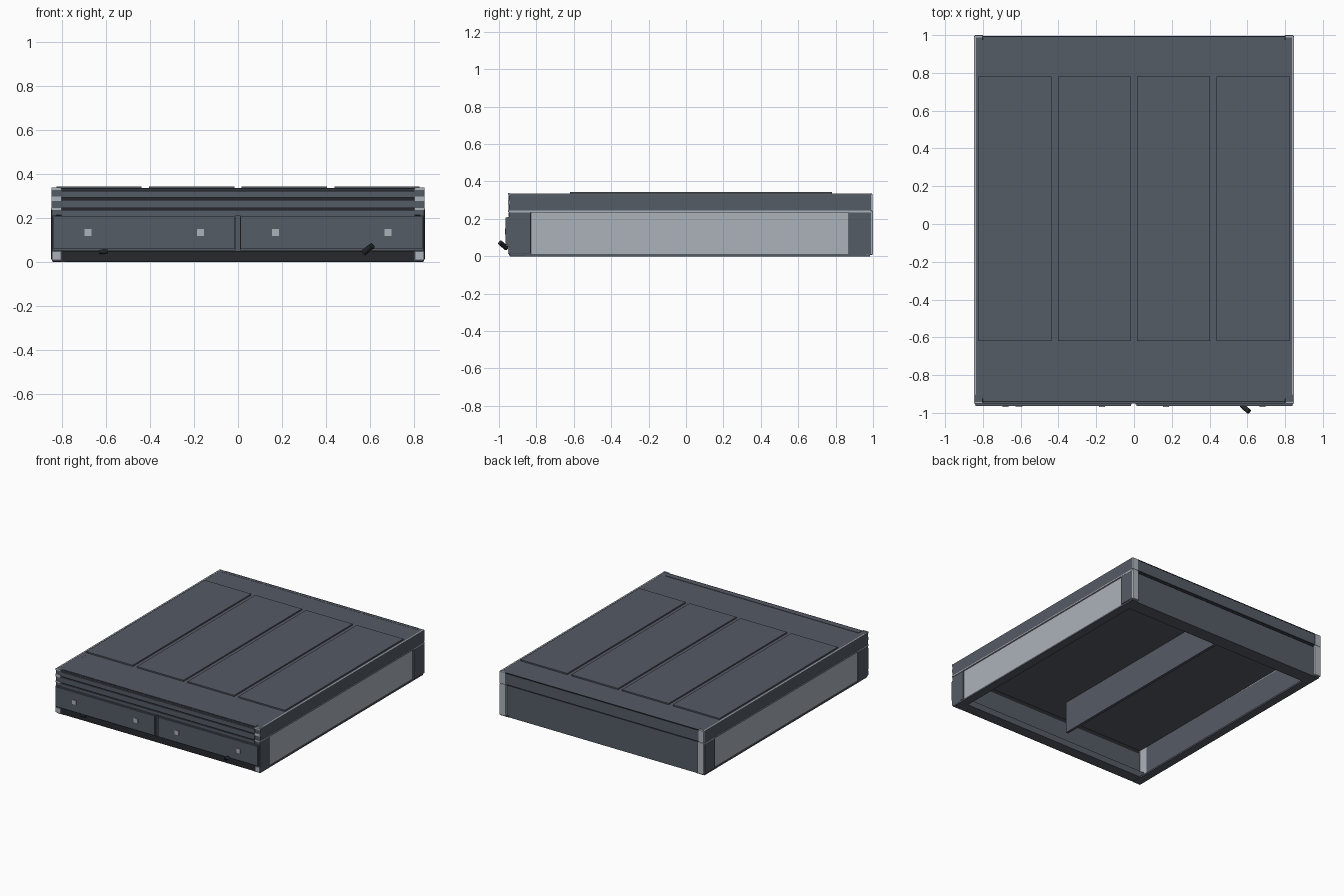
import bpy, math
from mathutils import Matrix


def material(name, rgb):
    m = bpy.data.materials.new(name)
    m.diffuse_color = (*rgb, 1)
    return m


SLATE = material("slate grey", (0.091, 0.106, 0.133))
LIGHT = material("light grey", (0.41, 0.45, 0.49))
DARK = material("near black", (0.019, 0.022, 0.026))


def box(name, x, y, z, mat, bevel=0):
    """Box from (min, max) ranges on each axis."""
    bpy.ops.mesh.primitive_cube_add(size=1)
    ob = bpy.context.object
    ob.name = name
    size = [r[1] - r[0] for r in (x, y, z)]
    mid = [(r[0] + r[1]) / 2 for r in (x, y, z)]
    ob.data.transform(Matrix.Translation(mid) @ Matrix.Diagonal((*size, 1)))
    ob.data.materials.append(mat)
    if bevel:
        mod = ob.modifiers.new("Bevel", "BEVEL")
        mod.width, mod.segments = bevel, 2
    return ob


def pair(name, x, y, z, mat, bevel=0):
    """The same box on the right and the left."""
    box(name + "_right", x, y, z, mat, bevel)
    box(name + "_left", (-x[1], -x[0]), y, z, mat, bevel)


# Deck: slab, side rails with light top trim, light seam below
box("deck_slab", (-0.835, 0.835), (-0.925, 0.975), (0.242, 0.333), SLATE)
pair("deck_side_rail", (0.80, 0.847), (-0.945, 0.99), (0.243, 0.334), SLATE, 0.003)
pair("deck_edge_trim", (0.836, 0.8465), (-0.945, 0.99), (0.331, 0.3348), LIGHT)
pair("side_seam", (0.81, 0.848), (-0.945, 0.99), (0.235, 0.244), LIGHT)

# Raised deck panels
for i in range(4):
    cx = -0.63 + 0.42 * i
    box(f"deck_panel_{i}", (cx - 0.193, cx + 0.193), (-0.62, 0.78), (0.332, 0.343), SLATE)

# Front rail: slats over a dark core, with end blocks and light caps
box("front_rail_core", (-0.80, 0.80), (-0.943, -0.90), (0.215, 0.3335), DARK)
for i, z in enumerate([(0.212, 0.235), (0.246, 0.282), (0.293, 0.322), (0.326, 0.333)]):
    box(f"front_rail_slat_{i}", (-0.80, 0.80), (-0.95, -0.942), z, SLATE)
box("front_rail_top", (-0.80, 0.80), (-0.936, -0.90), (0.33, 0.336), SLATE)
pair("front_rail_end", (0.80, 0.845), (-0.947, -0.90), (0.212, 0.335), SLATE, 0.004)
for i, z in enumerate([(0.236, 0.246), (0.277, 0.298), (0.326, 0.338)]):
    pair(f"front_rail_cap_{i}", (0.803, 0.846), (-0.951, -0.942), z, LIGHT)

# Back rail with thin top groove, light corner caps
box("back_rail", (-0.80, 0.80), (0.97, 0.995), (0.247, 0.334), SLATE)
box("back_rail_groove", (-0.80, 0.80), (0.990, 0.9955), (0.326, 0.3345), DARK)
box("back_slit", (-0.80, 0.80), (0.965, 0.985), (0.234, 0.247), DARK)
pair("back_rail_cap", (0.80, 0.846), (0.98, 0.998), (0.244, 0.334), LIGHT, 0.003)

# Back wall and corner posts
box("back_wall", (-0.81, 0.81), (0.965, 0.982), (0.012, 0.234), SLATE)
pair("back_post", (0.795, 0.846), (0.96, 1.0), (0.008, 0.244), LIGHT, 0.005)

# Side walls: light outside, slate inside, slate corner plates
pair("side_panel", (0.825, 0.837), (-0.83, 0.87), (0.012, 0.236), LIGHT)
pair("side_lining", (0.81, 0.825), (-0.83, 0.96), (0.012, 0.242), SLATE)
pair("front_corner_plate", (0.825, 0.845), (-0.947, -0.83), (0.012, 0.236), SLATE, 0.003)
pair("front_corner_lining", (0.81, 0.825), (-0.92, -0.83), (0.03, 0.242), LIGHT)
pair("back_corner_plate", (0.837, 0.8475), (0.87, 0.988), (0.012, 0.236), SLATE)

# Bottom frame, open in the middle; the front sill has a dark face
box("front_sill", (-0.80, 0.80), (-0.936, -0.86), (0.003, 0.05), SLATE)
box("front_sill_face", (-0.80, 0.80), (-0.942, -0.936), (0.003, 0.05), DARK)
box("back_sill", (-0.81, 0.81), (0.88, 0.982), (0.0, 0.012), SLATE)
pair("side_sill", (0.78, 0.842), (-0.94, 0.985), (0.0, 0.012), SLATE)
pair("sill_end", (0.80, 0.844), (-0.946, -0.86), (0.003, 0.055), SLATE, 0.004)
pair("sill_cap", (0.805, 0.844), (-0.951, -0.942), (0.012, 0.046), LIGHT)

# Centre divider
box("centre_divider", (-0.01, 0.01), (-0.72, 0.88), (0.004, 0.242), SLATE)

# Drawers: backing, front plate, two light latches on each
box("drawer_inner_wall", (-0.81, 0.81), (-0.925, -0.90), (0.05, 0.215), SLATE)
for side, x0, x1, latches in [("left", -0.838, -0.015, (-0.68, -0.17)),
                              ("right", 0.012, 0.838, (0.17, 0.68))]:
    box(f"drawer_box_{side}", (x0 - 0.003, x1 + 0.003), (-0.955, -0.925),
        (0.052, 0.211), SLATE)
    box(f"drawer_front_{side}", (x0, x1), (-0.964, -0.95), (0.06, 0.207), SLATE)
    for i, lx in enumerate(latches):
        box(f"latch_{side}_{i}", (lx - 0.016, lx + 0.016), (-0.968, -0.96),
            (0.117, 0.149), LIGHT)


# Pull handles under the drawers
def handle(name, loc, length, radius, rot):
    bpy.ops.mesh.primitive_cylinder_add(vertices=12, radius=radius, depth=length,
                                        location=loc, rotation=rot)
    ob = bpy.context.object
    ob.name = name
    ob.data.materials.append(DARK)
    bpy.ops.object.shade_smooth_by_angle()


handle("pull_handle_right", (0.59, -0.977, 0.058), 0.058, 0.013,
       (math.radians(35), math.radians(52), 0))
handle("pull_handle_left", (-0.61, -0.958, 0.047), 0.036, 0.009, (0, math.radians(85), 0))
